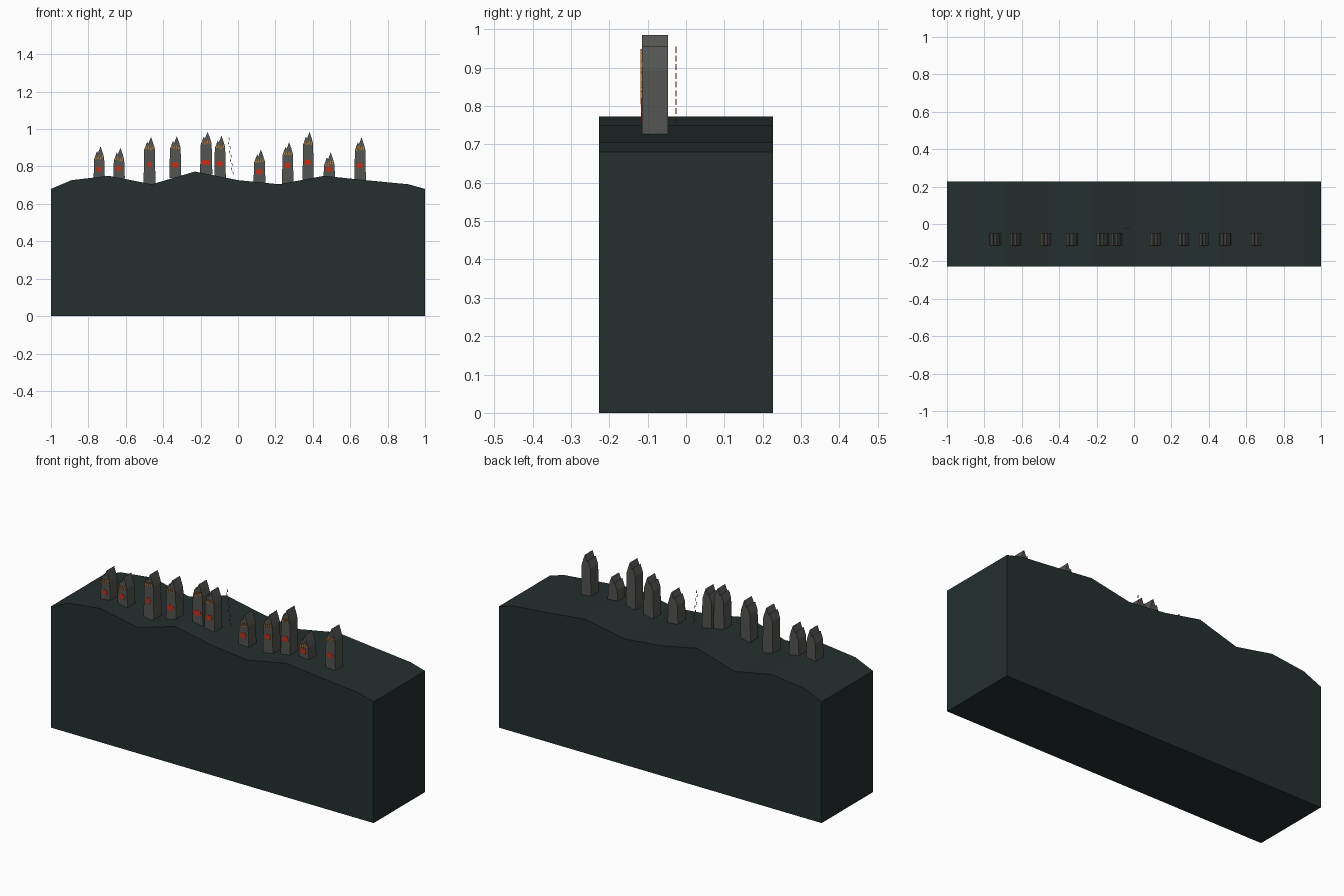
import bpy, random

if "Cube" in bpy.data.objects:
    bpy.data.objects.remove(bpy.data.objects["Cube"])
random.seed(4)


def material(name, rgb):
    m = bpy.data.materials.new(name)
    m.diffuse_color = (*rgb, 1)
    m.use_nodes = True
    m.node_tree.nodes["Principled BSDF"].inputs["Base Color"].default_value = m.diffuse_color
    return m


EARTH = material("dark green earth", (0.018, 0.028, 0.028))
STONE = material("charred grey stone", (0.088, 0.092, 0.085))
GLOW = material("red glow", (0.62, 0.025, 0.006))
FLAME = material("orange flame", (0.62, 0.20, 0.02))
EMBER = material("dull red ember", (0.26, 0.035, 0.015))


def extrude_xz(name, profile, y0, y1, mat):
    """Prism from an x-z outline, listed counter-clockwise seen from the front."""
    n = len(profile)
    verts = [(x, y0, z) for x, z in profile] + [(x, y1, z) for x, z in profile]
    faces = [tuple(range(n)), tuple(range(2 * n - 1, n - 1, -1))]
    faces += [(i, i + n, (i + 1) % n + n, (i + 1) % n) for i in range(n)]
    mesh = bpy.data.meshes.new(name)
    mesh.from_pydata(verts, [], faces)
    mesh.materials.append(mat)
    ob = bpy.data.objects.new(name, mesh)
    bpy.context.collection.objects.link(ob)
    return ob


# Long ridge of ground
ridge = [(-1, .68), (-.89, .727), (-.69, .75), (-.46, .705), (-.23, .773), (0, .727),
         (.22, .705), (.46, .75), (.68, .727), (.91, .705), (1, .68)]
extrude_xz("hill", [(-1, 0), (1, 0)] + ridge[::-1], -.227, .227, EARTH)


def ground(x):
    for (xa, za), (xb, zb) in zip(ridge, ridge[1:]):
        if xa <= x <= xb:
            return za + (zb - za) * (x - xa) / (xb - xa)


# Ruined towers: centre x, top z, width, glow centre z, glow width
towers = [(-.742, .908, .06, .785, .026), (-.636, .90, .062, .79, .030),
          (-.473, .958, .064, .81, .024), (-.335, .962, .064, .808, .040),
          (-.170, .985, .066, .822, .050), (-.096, .965, .062, .815, .036),
          (.115, .89, .064, .772, .036), (.266, .93, .062, .805, .034),
          (.375, .985, .060, .822, .038), (.488, .875, .062, .785, .032),
          (.653, .955, .062, .805, .034)]
FRONT, BACK = -.115, -.047
for i, (x, top, w, gz, gw) in enumerate(towers):
    base = ground(x) - .004
    crown = [(.44, -.062), (.30, -.032), (.12, 0), (-.10, -.036),
             (-.20, -.026), (-.45, -.068)]
    outline = [(x - w / 2, base), (x + w / 2, base)]
    outline += [(x + w * u, top + d) for u, d in crown]
    extrude_xz(f"tower_{i}", outline, FRONT, BACK, STONE)

    # Small flames licking the front of the broken crown
    for k, u in enumerate((-.30, -.10, .10, .29)):
        fx, fz = x + w * u, top - .068 + random.uniform(-.004, .006)
        fh = random.uniform(.018, .028)
        extrude_xz(f"flame_{i}_{k}", [(fx - .004, fz), (fx + .004, fz), (fx + .001, fz + fh)],
                   FRONT - .003, FRONT + .001, FLAME)

    # Glowing breach in the front wall, with an uneven edge
    a, h = gw / 2, .016
    breach = [(-.7, -1), (-.1, -.6), (.6, -1), (1, -.2), (.6, 1), (0, .7), (-.6, 1), (-1, .1)]
    extrude_xz(f"glow_{i}", [(x + a * u, gz + h * v) for u, v in breach],
               FRONT - .002, FRONT + .001, GLOW)

# Thin slanted trail of embers, made of short dashes
for k in range(9):
    t = k / 9
    x, z = -.052 + .024 * t + .003 * (-1) ** k, .955 - .205 * t
    extrude_xz(f"ember_{k}", [(x + .001, z - .016), (x + .004, z - .016), (x + .002, z), (x - .001, z)],
               -.027, -.025, EMBER)
